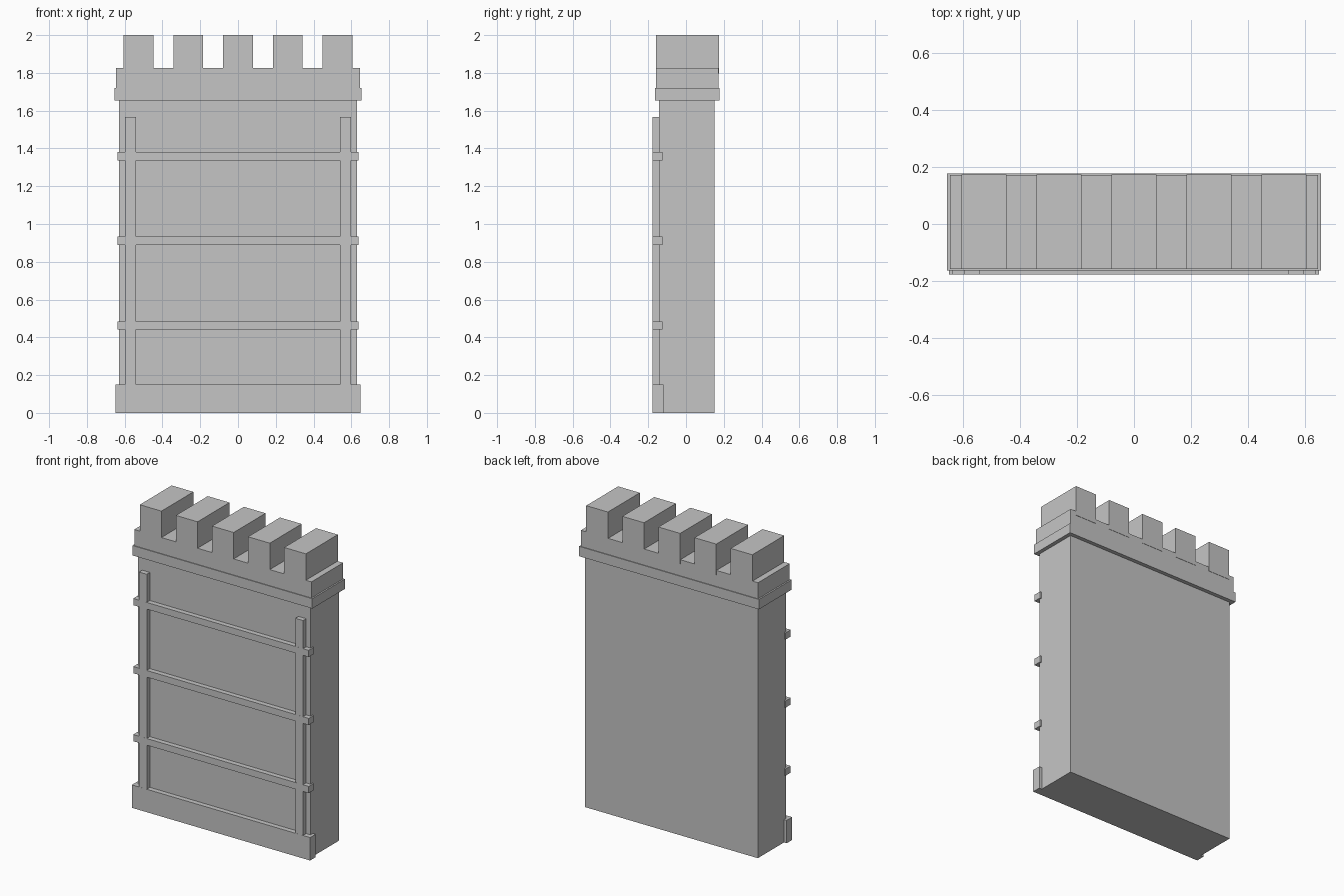
import bpy

if "Cube" in bpy.data.objects:
    bpy.data.objects.remove(bpy.data.objects["Cube"])

# one flat grey stone colour
stone = bpy.data.materials.new("grey stone")
stone.diffuse_color = (0.56, 0.56, 0.56, 1)
stone.use_nodes = True
stone.node_tree.nodes["Principled BSDF"].inputs["Base Color"].default_value = stone.diffuse_color


def box(name, x, y, z):
    """Box from (min, max) ranges on each axis."""
    size = [b - a for a, b in (x, y, z)]
    mid = [(a + b) / 2 for a, b in (x, y, z)]
    bpy.ops.mesh.primitive_cube_add(size=1, location=mid)
    ob = bpy.context.object
    ob.name = name
    ob.scale = size
    bpy.ops.object.transform_apply(location=False, rotation=False, scale=True)
    ob.data.materials.append(stone)
    return ob


# wall slab
box("wall_body", (-0.629, 0.629), (-0.144, 0.151), (0, 1.68))

# cornice and parapet at the top
box("cornice", (-0.655, 0.655), (-0.163, 0.177), (1.655, 1.72))
box("parapet", (-0.645, 0.645), (-0.158, 0.172), (1.70, 1.826))

# five battlements, standing slightly proud at the back
for i in range(5):
    cx = (i - 2) * 0.263
    box(f"battlement_{i + 1}", (cx - 0.079, cx + 0.079), (-0.158, 0.174), (1.797, 2.0))

# plinth along the foot of the front
box("plinth", (-0.649, 0.649), (-0.177, -0.12), (0, 0.151))

# three horizontal rails across the front
for i in range(3):
    z = 0.463 + i * 0.448
    box(f"front_rail_{i + 1}", (-0.639, 0.639), (-0.177, -0.125), (z - 0.022, z + 0.022))

# two upright strips on the front
for side, cx in (("left", -0.569), ("right", 0.569)):
    box(f"{side}_upright", (cx - 0.028, cx + 0.028), (-0.1765, -0.13), (0.1, 1.566))
